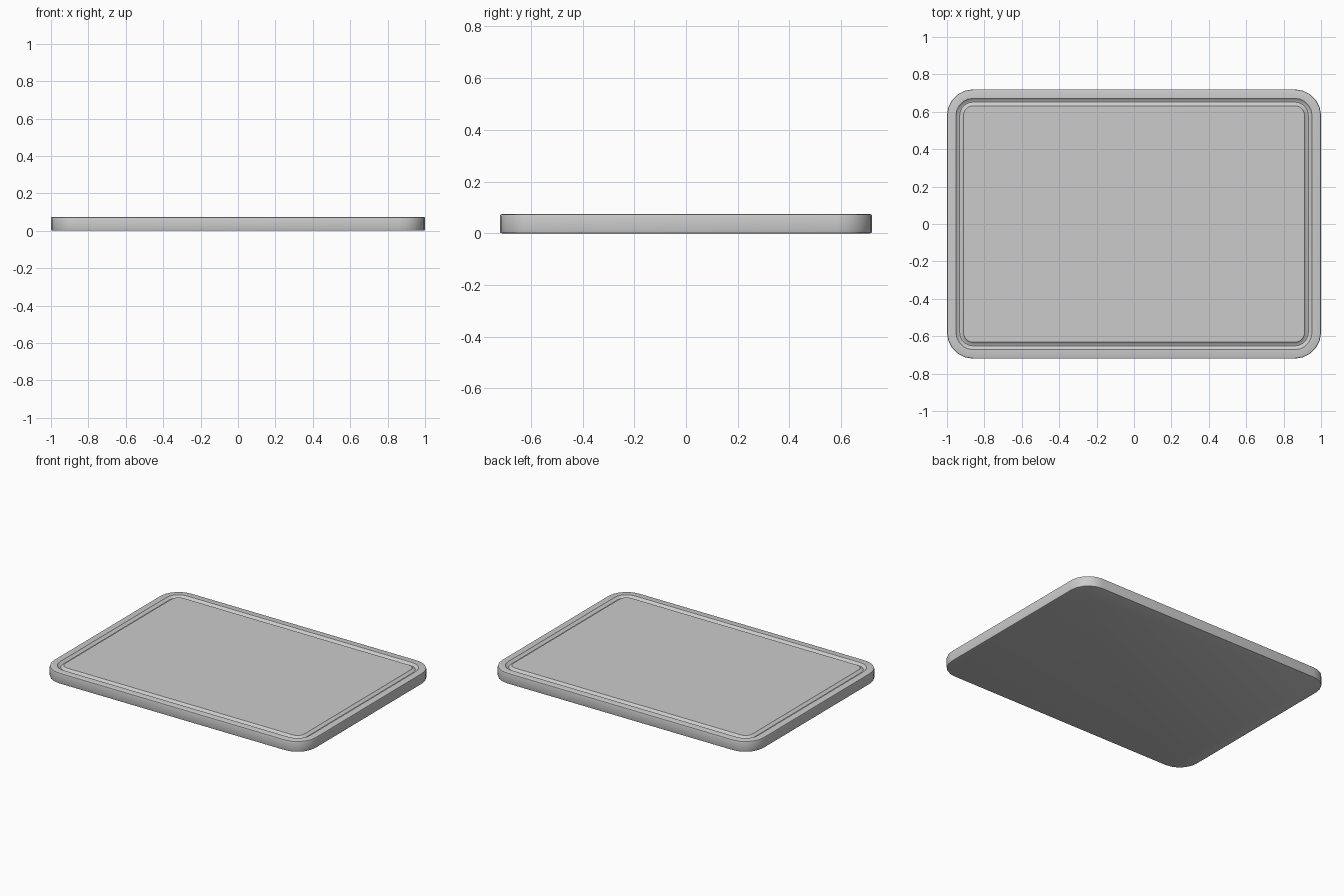
import bpy, bmesh, math

if "Cube" in bpy.data.objects:
    bpy.data.objects.remove(bpy.data.objects["Cube"])

HX, HY, R, SEG = 1.0, 0.72, 0.14, 5


def ring(bm, inset, z):
    """Rounded rectangle loop, inset from the board outline."""
    r = R - inset
    verts = []
    for i, (sx, sy) in enumerate([(1, 1), (-1, 1), (-1, -1), (1, -1)]):
        for k in range(SEG + 1):
            a = math.pi / 2 * (i + k / SEG)
            verts.append(bm.verts.new((sx * (HX - R) + r * math.cos(a),
                                       sy * (HY - R) + r * math.sin(a), z)))
    return verts


# Section from the underside, around the rim, across the juice groove
section = [(0.008, 0.0), (0.002, 0.002), (0.0, 0.008),
           (0.0, 0.066), (0.002, 0.072), (0.008, 0.074),
           (0.048, 0.074), (0.056, 0.066), (0.068, 0.062),
           (0.080, 0.066), (0.088, 0.074)]

bm = bmesh.new()
rings = [ring(bm, *p) for p in section]
for a, b in zip(rings, rings[1:]):
    n = len(a)
    for i in range(n):
        j = (i + 1) % n
        bm.faces.new((a[i], a[j], b[j], b[i]))

# Flat underside and cutting surface
bm.faces.new(rings[0][::-1])
bm.faces.new(rings[-1])
bmesh.ops.recalc_face_normals(bm, faces=bm.faces)

mesh = bpy.data.meshes.new("cutting_board")
bm.to_mesh(mesh)
bm.free()
board = bpy.data.objects.new("cutting_board", mesh)
bpy.context.collection.objects.link(board)
bpy.context.view_layer.objects.active = board
board.select_set(True)
bpy.ops.object.shade_smooth_by_angle(angle=math.radians(30))
